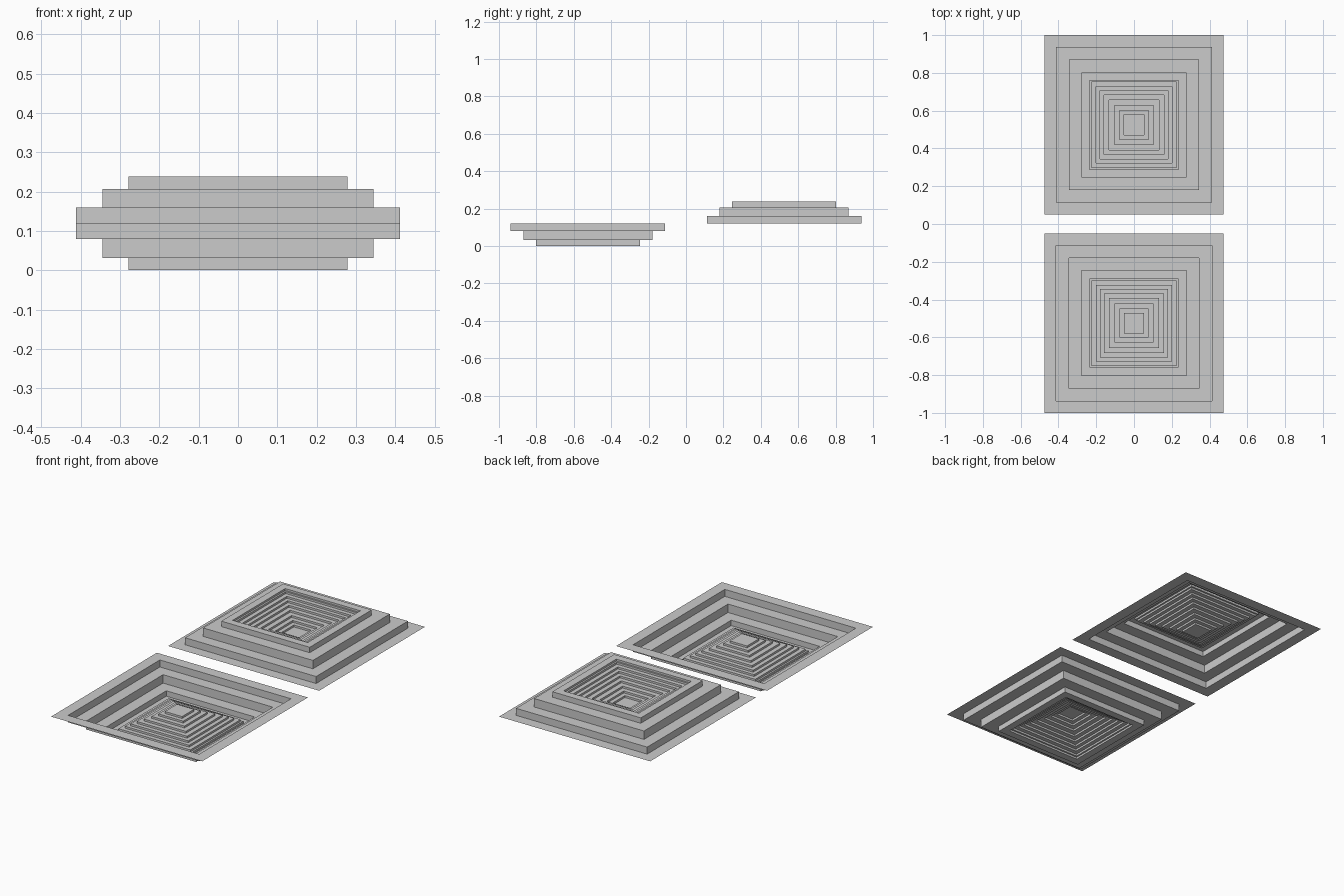
import bpy, bmesh

if "Cube" in bpy.data.objects:
    bpy.data.objects.remove(bpy.data.objects["Cube"])

RIM_Z = 0.119
# (half width, height) of the stepped profile from the rim to the centre
OUTER = [(0.475, 0.0), (0.412, 0.0), (0.412, 0.04), (0.345, 0.04), (0.345, 0.088),
         (0.278, 0.088), (0.278, 0.119)]
INNER = [0.236, 0.226, 0.202, 0.181, 0.158, 0.132, 0.103, 0.077, 0.054]
END_Z = 0.019


def profile():
    pts = list(OUTER)
    z = OUTER[-1][1]
    drop = (z - END_Z) / len(INNER)
    for r in INNER:
        pts += [(r, z), (r, z - drop)]
        z -= drop
    return pts


def stepped_panel(name, cy, sign):
    bm = bmesh.new()
    prev = None
    for r, z in profile():
        loop = [bm.verts.new((sx * r, cy + sy * r, RIM_Z + sign * z))
                for sx, sy in ((-1, -1), (1, -1), (1, 1), (-1, 1))]
        if prev:
            for i in range(4):
                j = (i + 1) % 4
                bm.faces.new((prev[i], prev[j], loop[j], loop[i]))
        prev = loop
    bm.faces.new(prev)  # central square
    mesh = bpy.data.meshes.new(name)
    bm.to_mesh(mesh)
    bm.free()
    bpy.context.collection.objects.link(bpy.data.objects.new(name, mesh))


# raised panel at the back, the same panel turned upside down at the front
stepped_panel("raised_ceiling_panel", 0.525, 1)
stepped_panel("sunken_ceiling_panel", -0.525, -1)
